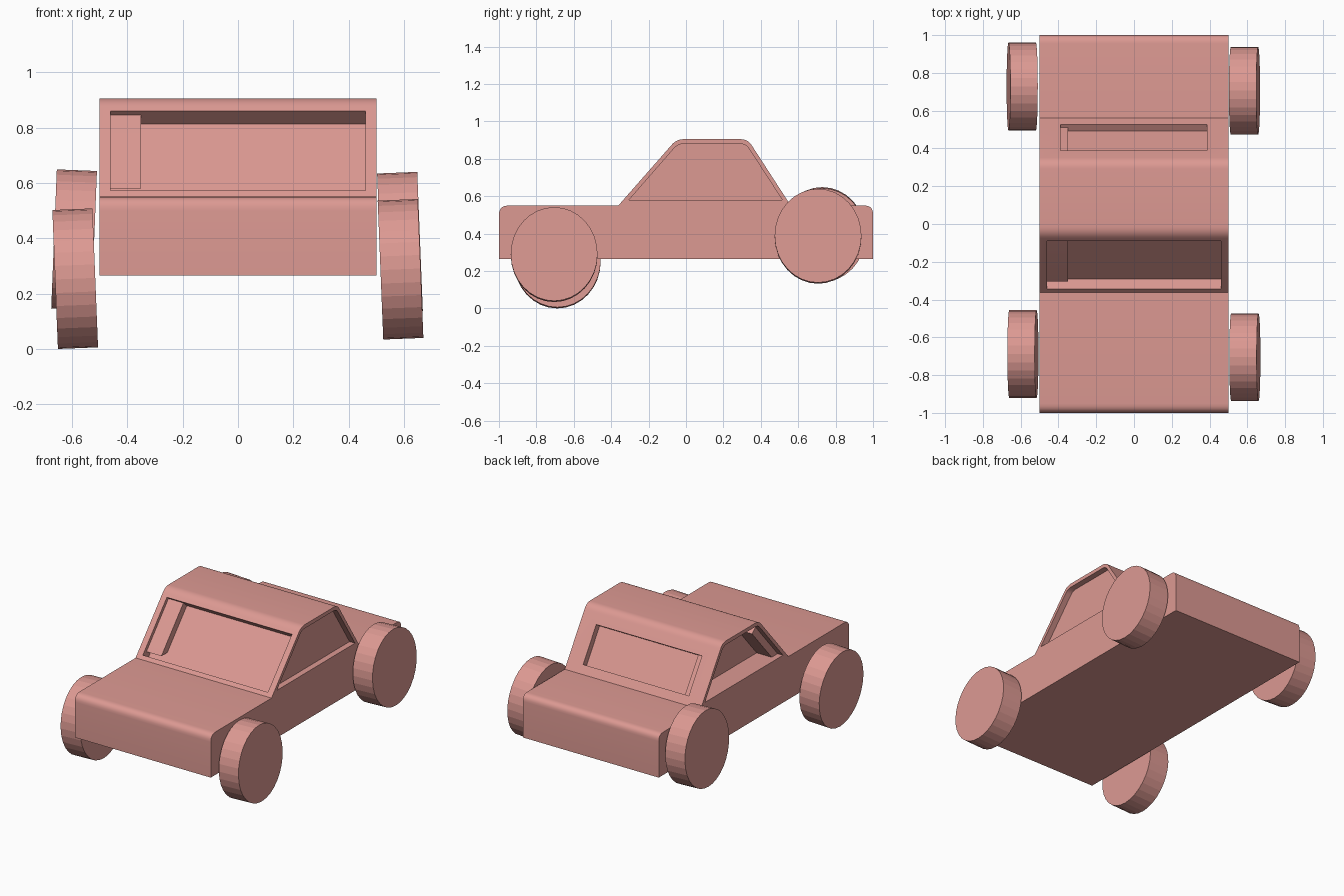
import bpy, bmesh, math
from mathutils import Vector, Matrix

if "Cube" in bpy.data.objects:
    bpy.data.objects.remove(bpy.data.objects["Cube"])

paint = bpy.data.materials.new("salmon_paint")
paint.diffuse_color = (0.72, 0.32, 0.29, 1)
paint.use_nodes = True
paint.node_tree.nodes["Principled BSDF"].inputs["Base Color"].default_value = paint.diffuse_color


def finish(bm, name):
    bmesh.ops.recalc_face_normals(bm, faces=bm.faces)
    mesh = bpy.data.meshes.new(name)
    bm.to_mesh(mesh)
    bm.free()
    mesh.materials.append(paint)
    obj = bpy.data.objects.new(name, mesh)
    bpy.context.collection.objects.link(obj)
    return obj


def fillet(a, c, b, t, n=6):
    """Rounded corner at c between directions to a and b."""
    a, b, c = Vector(a), Vector(b), Vector(c)
    p = c + (a - c).normalized() * t
    q = c + (b - c).normalized() * t
    return [tuple(p * (1 - s) ** 2 + c * 2 * s * (1 - s) + q * s * s)
            for s in (i / n for i in range(n + 1))]


def cabin_profile(a, f, r, b, t):
    return [a] + fillet(a, f, r, t) + fillet(f, r, b, t) + [b]


def recess(bm, outer, rim_points, push):
    """Frame around an opening, plus walls and a pane pushed inwards."""
    rim = [bm.verts.new(p) for p in rim_points]
    back = [bm.verts.new(Vector(p) + Vector(push)) for p in rim_points]
    n = len(outer)
    for i in range(n):
        j = (i + 1) % n
        bm.faces.new((outer[i], outer[j], rim[j], rim[i]))
        bm.faces.new((rim[i], rim[j], back[j], back[i]))
    bm.faces.new(back)


# Body outline in side view (y, z)
A, B = (-0.362, 0.55), (0.56, 0.55)
nose = [(-1, 0.265)] + fillet((-1, 0.265), (-1, 0.55), A, 0.05)
cabin = cabin_profile(A, (-0.05, 0.905), (0.33, 0.905), B, 0.038)
tail = fillet(B, (1, 0.55), (1, 0.265), 0.045) + [(1, 0.265)]
outline = nose + cabin + tail
ia = len(nose)
ib = ia + len(cabin) - 1

bm = bmesh.new()
left = [bm.verts.new((-0.5, y, z)) for y, z in outline]
right = [bm.verts.new((0.5, y, z)) for y, z in outline]
n = len(outline)
for i in range(n):
    j = (i + 1) % n
    if i not in (ia, ib - 1):          # sloped window faces come later
        bm.faces.new((left[i], left[j], right[j], right[i]))

# Lower sides and side windows
side_rim = cabin_profile((-0.305, 0.58), (-0.043, 0.88), (0.32, 0.88), (0.515, 0.58), 0.03)
for row, x, depth in ((left, -0.5, 0.15), (right, 0.5, -0.04)):
    bm.faces.new(row[:ia + 1] + row[ib:])
    recess(bm, row[ia:ib + 1], [(x, y, z) for y, z in side_rim], (depth, 0, 0))


# Windshield and rear window
def slope_window(i, y0, y1, x0, x1, depth):
    p, q = left[i].co, left[i + 1].co
    d = (q - p).normalized()
    at = lambda x, y: (x, y, p.z + (y - p.y) * d.z / d.y)
    inward = Vector((0, d.z, -d.y)) * depth
    recess(bm, [left[i], left[i + 1], right[i + 1], right[i]],
           [at(x0, y0), at(x0, y1), at(x1, y1), at(x1, y0)], inward)


slope_window(ia, -0.343, -0.09, -0.46, 0.46, 0.07)
slope_window(ib - 1, 0.39, 0.528, -0.39, 0.387, 0.042)
body = finish(bm, "car_body")
bpy.context.view_layer.objects.active = body
body.select_set(True)
bpy.ops.object.shade_smooth_by_angle(angle=math.radians(25))

# Wobbly oval wheels: centre and camber in degrees
wheels = {
    "front_left_wheel": ((-0.588, -0.688, 0.254), -2.3),
    "front_right_wheel": ((0.587, -0.705, 0.288), -2.3),
    "rear_left_wheel": ((-0.592, 0.728, 0.395), 2.3),
    "rear_right_wheel": ((0.585, 0.706, 0.386), -2.3),
}
for name, (centre, camber) in wheels.items():
    bm = bmesh.new()
    bmesh.ops.create_cone(bm, cap_ends=True, segments=32, radius1=1, radius2=1, depth=1,
                          matrix=Matrix.Rotation(math.pi / 2, 4, 'Y'))
    bmesh.ops.transform(bm, verts=bm.verts,
                        matrix=Matrix.Translation(centre)
                        @ Matrix.Rotation(math.radians(camber), 4, 'Y')
                        @ Matrix.Diagonal((0.145, 0.232, 0.251, 1)))
    finish(bm, name)
